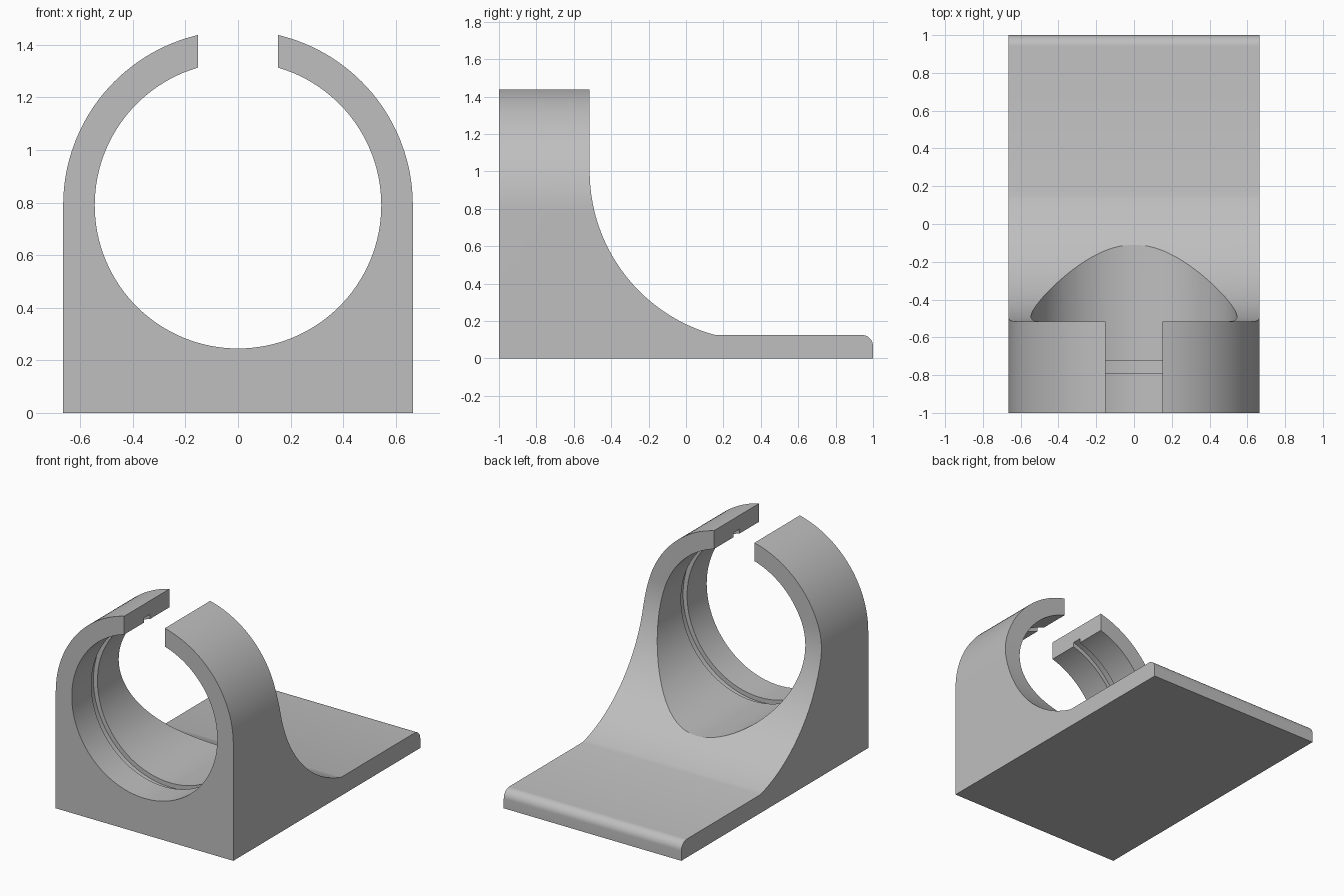
import bpy
import bmesh
from math import sin, cos, pi, asin
from mathutils import Vector

if "Cube" in bpy.data.objects:
    bpy.data.objects.remove(bpy.data.objects["Cube"])

HALF_W = 0.665      # half width and outer ring radius
BORE_R = 0.545
BORE_Z = 0.79
SLOT = 0.152        # half width of the top opening
PLATE = 0.125       # base plate thickness

grey = bpy.data.materials.new("plain grey")
grey.use_nodes = True
grey.diffuse_color = (0.52, 0.52, 0.52, 1)
grey.node_tree.nodes["Principled BSDF"].inputs["Base Color"].default_value = grey.diffuse_color


def arc(cx, cy, r, start, end, n):
    """Points on an arc, angles in radians."""
    steps = [start + (end - start) * i / n for i in range(n + 1)]
    return [(cx + r * cos(a), cy + r * sin(a)) for a in steps]


def prism(name, profile, axis, lo, hi):
    """Extrude a closed 2D profile along x (profile in y,z) or y (profile in x,z)."""
    def place(p, d):
        return (d, p[0], p[1]) if axis == "x" else (p[0], d, p[1])
    bm = bmesh.new()
    face = bm.faces.new([bm.verts.new(place(p, lo)) for p in profile])
    ext = bmesh.ops.extrude_face_region(bm, geom=[face])
    move = Vector(place((0, 0), hi - lo))
    bmesh.ops.translate(bm, vec=move, verts=[v for v in ext["geom"] if isinstance(v, bmesh.types.BMVert)])
    bmesh.ops.recalc_face_normals(bm, faces=bm.faces)
    mesh = bpy.data.meshes.new(name)
    bm.to_mesh(mesh)
    bm.free()
    mesh.materials.append(grey)
    obj = bpy.data.objects.new(name, mesh)
    bpy.context.collection.objects.link(obj)
    return obj


def combine(target, tool, operation):
    """Apply a boolean and discard the helper."""
    mod = target.modifiers.new("shape", "BOOLEAN")
    mod.operation, mod.object, mod.solver = operation, tool, "EXACT"
    bpy.context.view_layer.objects.active = target
    bpy.ops.object.modifier_apply(modifier=mod.name)
    bpy.data.objects.remove(tool)


# Side outline: base plate, rounded rear lip, concave sweep up to the ring
sweep_r, sweep_z, wall_y = 0.906, 1.0, -0.515
sweep_end = pi + asin((sweep_z - PLATE) / sweep_r)
lip = 0.06
side = [(-1, 0), (1, 0)]
side += arc(1 - lip, PLATE - lip, lip, 0, pi / 2, 10)
side += arc(wall_y + sweep_r, sweep_z, sweep_r, sweep_end, pi, 40)
side += [(wall_y, 1.6), (-1, 1.6)]
clamp = prism("clamp_bracket", side, "x", -HALF_W - 0.1, HALF_W + 0.1)

# Front outline: straight sides under a round arch
front = [(-HALF_W, -0.1), (HALF_W, -0.1)] + arc(0, BORE_Z, HALF_W, 0, pi, 72)
combine(clamp, prism("arch_outline", front, "y", -1.2, 1.2), "INTERSECT")


def circle(r):
    return arc(0, BORE_Z, r, 0, 2 * pi, 128)[:-1]


# Bore, inner retaining groove, and opening at the top
combine(clamp, prism("bore", circle(BORE_R), "y", -1.2, 1.2), "DIFFERENCE")
combine(clamp, prism("groove", circle(BORE_R + 0.03), "y", -0.79, -0.725), "DIFFERENCE")
opening = [(-SLOT, 1), (SLOT, 1), (SLOT, 1.7), (-SLOT, 1.7)]
combine(clamp, prism("opening", opening, "y", -1.2, 0), "DIFFERENCE")

# Smooth curves, crisp edges
bpy.ops.object.select_all(action="DESELECT")
clamp.select_set(True)
bpy.context.view_layer.objects.active = clamp
bpy.ops.object.shade_smooth_by_angle(angle=pi / 6)
